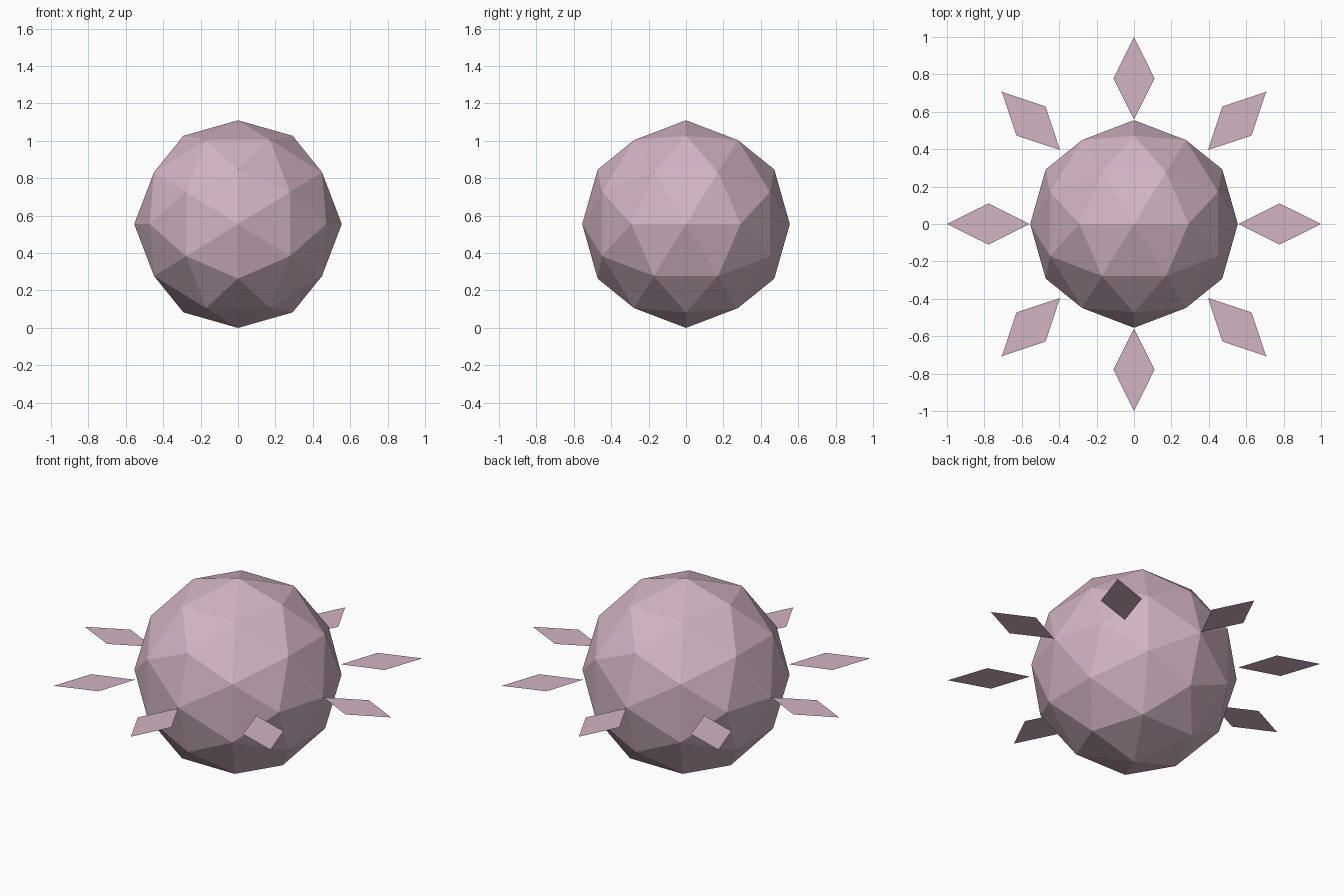
import bpy, bmesh, math
from mathutils import Vector

RADIUS = 0.555
PHI = (1 + math.sqrt(5)) / 2

cube = bpy.data.objects.get("Cube")
if cube:
    bpy.data.objects.remove(cube, do_unlink=True)

# Single dusty pink colour
pink = bpy.data.materials.new("dusty_pink")
pink.use_nodes = True
colour = (0.645, 0.456, 0.552, 1)
pink.diffuse_color = colour
pink.node_tree.nodes["Principled BSDF"].inputs["Base Color"].default_value = colour


def add_object(name, bm):
    mesh = bpy.data.meshes.new(name)
    bm.to_mesh(mesh)
    bm.free()
    mesh.materials.append(pink)
    obj = bpy.data.objects.new(name, mesh)
    bpy.context.collection.objects.link(obj)
    obj.location.z = RADIUS
    return obj


# Faceted ball: icosahedron on three golden rectangles, split once and rounded
bm = bmesh.new()
for a in (-1, 1):
    for b in (-PHI, PHI):
        for corner in ((a, 0, b), (0, b, a), (b, a, 0)):
            bm.verts.new(corner)
bmesh.ops.convex_hull(bm, input=bm.verts[:])
bmesh.ops.subdivide_edges(bm, edges=bm.edges[:], cuts=1, use_grid_fill=True)
for v in bm.verts:
    v.co = v.co.normalized() * RADIUS
bmesh.ops.recalc_face_normals(bm, faces=bm.faces[:])
add_object("ball", bm)

# Eight flat diamond rays around the equator
INNER, MIDDLE, OUTER, HALF_WIDTH = 0.56, 0.778, 1.0, 0.11
for i in range(8):
    bm = bmesh.new()
    outline = ((INNER, 0), (MIDDLE, -HALF_WIDTH), (OUTER, 0), (MIDDLE, HALF_WIDTH))
    bm.faces.new([bm.verts.new(Vector((x, y, 0))) for x, y in outline])
    ray = add_object(f"ray_{i + 1}", bm)
    ray.rotation_euler.z = i * math.pi / 4
